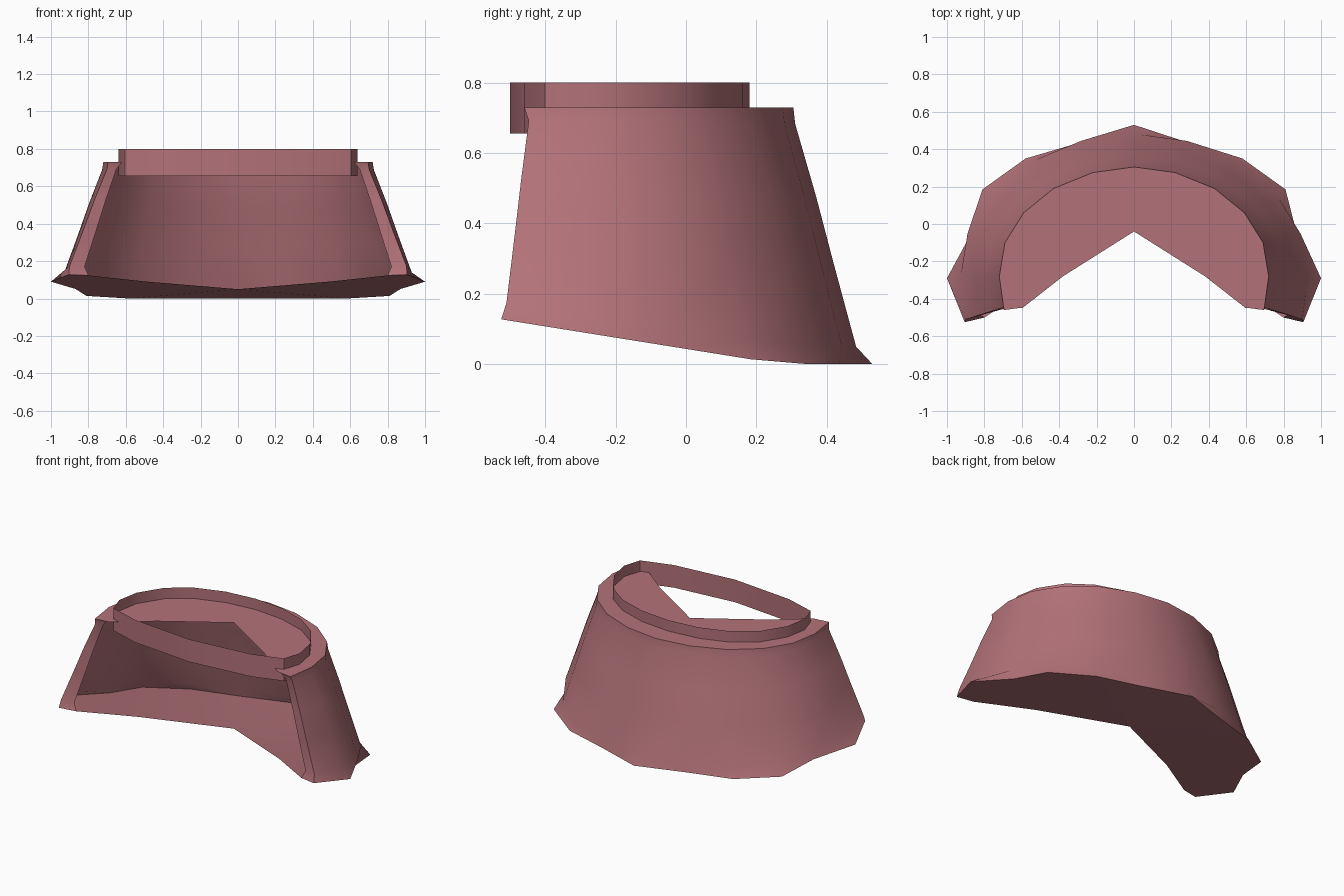
import bpy, bmesh

if "Cube" in bpy.data.objects:
    bpy.data.objects.remove(bpy.data.objects["Cube"])

mat = bpy.data.materials.new("dusty_red")
mat.diffuse_color = (0.45, 0.17, 0.19, 1)
mat.use_nodes = True
mat.node_tree.nodes["Principled BSDF"].inputs["Base Color"].default_value = mat.diffuse_color


def floor_z(y):
    """Height of the tilted underside at depth y."""
    return max(0.0, 0.05 - 0.16 * (y + 0.04))


def mirror_path(half):
    """Half outline starting on x = 0 -> full outline from +x end to -x end."""
    return list(reversed(half)) + [(-p[0],) + tuple(p[1:]) for p in half[1:]]


def make(name, verts, faces, angle=0.6):
    me = bpy.data.meshes.new(name)
    me.from_pydata(verts, [], faces)
    bm = bmesh.new()
    bm.from_mesh(me)
    bmesh.ops.triangulate(bm, faces=[f for f in bm.faces if len(f.verts) > 4])
    bmesh.ops.recalc_face_normals(bm, faces=bm.faces)
    bm.to_mesh(me)
    bm.free()
    ob = bpy.data.objects.new(name, me)
    bpy.context.collection.objects.link(ob)
    me.materials.append(mat)
    bpy.ops.object.select_all(action='DESELECT')
    ob.select_set(True)
    bpy.context.view_layer.objects.active = ob
    bpy.ops.object.shade_smooth_by_angle(angle=angle)
    return ob


def loft(name, rings, closed=False):
    n = len(rings[0])
    verts = [p for r in rings for p in r]
    faces = [(k * n + i, k * n + (i + 1) % n, (k + 1) * n + (i + 1) % n, (k + 1) * n + i)
             for k in range(len(rings) - 1) for i in range(n if closed else n - 1)]
    return make(name, verts, faces)


# Half outlines from back centre to the front corner, last point is the folded lip
top = [(0, .305), (.22, .275), (.43, .19), (.59, .06), (.69, -.1), (.72, -.28), (.695, -.445), (.645, -.44)]
foot = [(0, .53), (.29, .435), (.58, .35), (.81, .185), (.87, -.05), (1, -.29), (.905, -.525), (.8, -.5)]
base = [(x * 1.29, (y + .44) * 1.32 - .5) for x, y in top]
base[-2:] = [(.90, -.51), (.82, -.487)]
base = [(x, y, floor_z(y) + .05) for x, y in base]

# Curved wall: flared foot, tapering body, straight collar at the top
foot3 = [(x, y, floor_z(y)) for x, y in foot]
rings = [foot3, base]
for t in (.65, .36, .03):
    h = t + .01 if t > .1 else .07
    rings.append([(a[0] + (b[0] - a[0]) * t, a[1] + (b[1] - a[1]) * t, .73 + (b[2] - .73) * h)
                  for a, b in zip(top, base)])
lip_top = top[:-2] + [(.695, -.46), (.62, -.45)]
top3 = [(x, y, .73) for x, y in lip_top]
rings.append(top3)
loft("curved_wall", [mirror_path(r) for r in rings])

# Floor and top plates, each with a V-shaped notch at the front


def plate(name, outline, notch):
    path = mirror_path(outline)
    inner = list(reversed(mirror_path(notch)))
    pts = path + inner
    make(name, pts, [tuple(range(len(pts)))])


plate("floor_plate", foot3, [(x, y, floor_z(y)) for x, y in [(0, -.04), (.5, -.30)]])
plate("top_plate", top3, [(0, -.04, .73), (.38, -.28, .73), (.595, -.448, .73)])

# Upright rim band: closed loop bowed at the front
band = [(0, .18), (.2, .16), (.38, .1), (.52, 0), (.615, -.15), (.64, -.29), (.605, -.4), (.41, -.46), (0, -.5)]
loop = mirror_path(band)[1:]
loop = [(p[0], p[1]) for p in loop]
loft("rim_band", [[(x, y, z) for x, y in loop] for z in (.655, .8)], closed=True)
